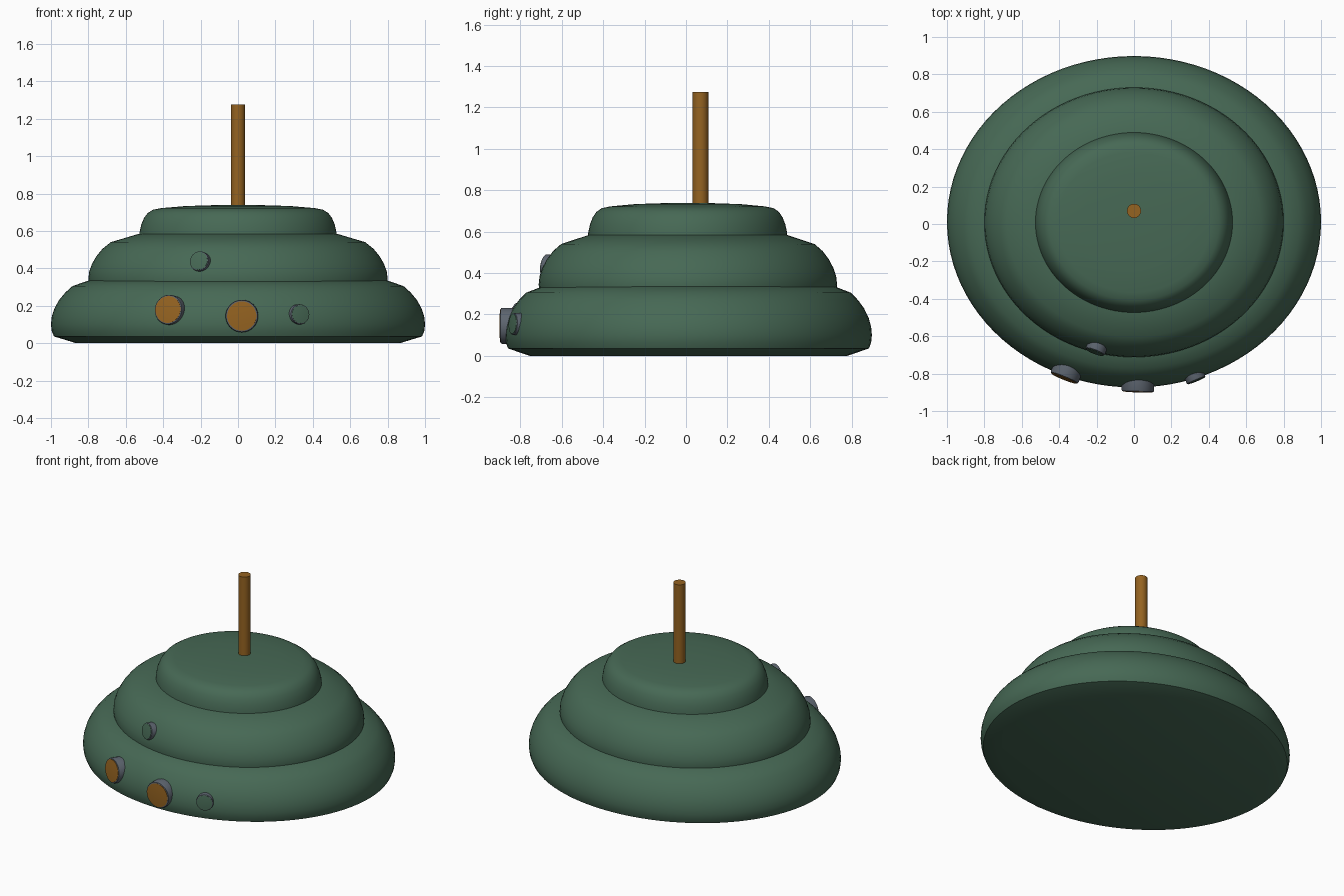
import bpy, bmesh, math
from mathutils import Vector, Matrix

if "Cube" in bpy.data.objects:
    bpy.data.objects.remove(bpy.data.objects["Cube"])


def material(name, rgb):
    m = bpy.data.materials.new(name)
    m.diffuse_color = (*rgb, 1)
    m.use_nodes = True
    m.node_tree.nodes["Principled BSDF"].inputs["Base Color"].default_value = m.diffuse_color
    return m


GREEN = material("dark_green", (0.062, 0.14, 0.09))
AMBER = material("amber_brown", (0.30, 0.125, 0.015))
GREY = material("rim_grey", (0.11, 0.13, 0.16))


def lathe(name, profile, mat, steps=96, matrix=Matrix()):
    """Revolve (radius, height) points about z, then place with a matrix."""
    bm = bmesh.new()
    verts = [bm.verts.new((r, 0, z)) for r, z in profile]
    edges = [bm.edges.new(p) for p in zip(verts, verts[1:])]
    bmesh.ops.spin(bm, geom=verts + edges, cent=(0, 0, 0), axis=(0, 0, 1),
                   angle=math.tau, steps=steps, use_duplicate=False)
    bmesh.ops.remove_doubles(bm, verts=bm.verts, dist=1e-5)
    bmesh.ops.recalc_face_normals(bm, faces=bm.faces)
    mesh = bpy.data.meshes.new(name)
    bm.to_mesh(mesh)
    bm.free()
    mesh.transform(matrix)
    mesh.materials.append(mat)
    ob = bpy.data.objects.new(name, mesh)
    bpy.context.collection.objects.link(ob)
    bpy.ops.object.select_all(action='DESELECT')
    ob.select_set(True)
    bpy.context.view_layer.objects.active = ob
    bpy.ops.object.shade_smooth_by_angle(angle=math.radians(32))
    return ob


def oval(y, aspect):
    return Matrix.Translation((0, y, 0)) @ Matrix.Diagonal((1, aspect, 1, 1))


# Three stacked oval tiers
lathe("lower_tier", [(0, 0), (0.866, 0), (0.984, 0.036), (0.996, 0.065), (1.0, 0.10),
                     (0.996, 0.14), (0.982, 0.185), (0.957, 0.23), (0.924, 0.27),
                     (0.885, 0.305), (0.79, 0.338), (0, 0.338)], GREEN, matrix=oval(0.012, 0.886))
lathe("middle_tier", [(0, 0.32), (0.797, 0.32), (0.80, 0.345), (0.795, 0.385),
                      (0.78, 0.425), (0.757, 0.465), (0.724, 0.505), (0.68, 0.54),
                      (0.535, 0.583), (0, 0.583)], GREEN, matrix=oval(0.009, 0.901))
lathe("upper_tier", [(0, 0.57), (0.528, 0.57), (0.526, 0.595), (0.517, 0.635),
                     (0.502, 0.67), (0.482, 0.696), (0.455, 0.713), (0.41, 0.722),
                     (0.28, 0.733), (0.12, 0.738), (0, 0.739)], GREEN, matrix=oval(0.008, 0.913))

# Upright rod
lathe("rod", [(0, 0.65), (0.038, 0.65), (0.038, 1.275), (0, 1.275)], AMBER, 32,
      Matrix.Translation((0, 0.07, 0)))


# Round lamps: a rim with a slightly proud face, aimed outwards
def lamp(name, centre, normal, radius, mat):
    place = (Matrix.Translation(centre) @
             Vector(normal).to_track_quat('Z', 'Y').to_matrix().to_4x4())
    inner = radius * 0.9
    lathe(name + "_rim", [(0, -0.07), (radius, -0.07), (radius, -0.012),
                          (radius * 0.97, -0.006), (inner, -0.004), (0, -0.004)],
          GREY, 40, place)
    lathe(name + "_face", [(0, -0.006), (inner, -0.006), (inner, -0.002),
                           (inner * 0.6, 0.0), (0, 0.001)], mat, 40, place)


lamp("left_lamp", (-0.375, -0.828, 0.18), (-0.37, -0.92, 0.10), 0.08, AMBER)
lamp("centre_lamp", (0.02, -0.9, 0.145), (-0.03, -1, 0), 0.087, AMBER)
lamp("right_button", (0.335, -0.84, 0.155), (0.38, -0.92, 0.06), 0.054, GREEN)
lamp("upper_button", (-0.21, -0.688, 0.44), (-0.35, -0.92, 0.2), 0.054, GREEN)
